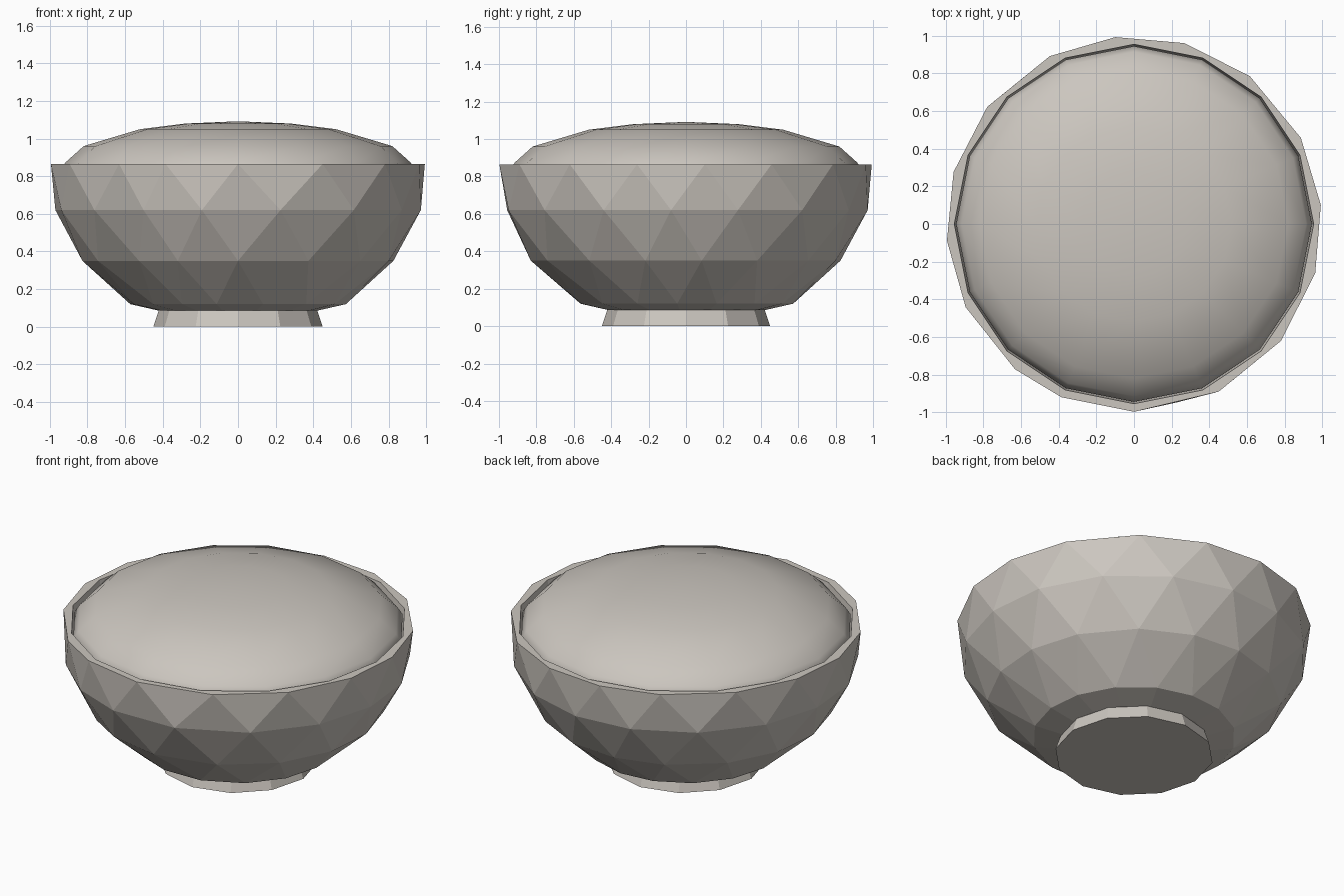
import bpy, bmesh, math

if "Cube" in bpy.data.objects:
    bpy.data.objects.remove(bpy.data.objects["Cube"])


def material(name, rgb):
    m = bpy.data.materials.new(name)
    m.diffuse_color = (*rgb, 1)
    m.use_nodes = True
    m.node_tree.nodes["Principled BSDF"].inputs["Base Color"].default_value = m.diffuse_color
    return m


CLAY = material("warm grey clay", (0.60, 0.565, 0.52))


def regular(n, offset=0.0):
    return [math.radians((i + offset) * 360 / n) for i in range(n)]


def lathe(name, rings, stagger=(), pole=None, smooth=None):
    """Join rings of (radius, z, angles); staggered pairs become triangle bands."""
    bm = bmesh.new()
    loops = [[bm.verts.new((r * math.cos(a), r * math.sin(a), z)) for a in angles]
             for r, z, angles in rings]
    for k, (a, b) in enumerate(zip(loops, loops[1:])):
        n = len(a)
        for i in range(n):
            j = (i + 1) % n
            if k not in stagger:
                bm.faces.new((a[i], a[j], b[j], b[i]))
            elif stagger[k] > 0:      # next ring sits half a step ahead
                bm.faces.new((a[i], a[j], b[i]))
                bm.faces.new((a[j], b[j], b[i]))
            else:                     # next ring steps back again
                bm.faces.new((a[i], b[j], b[i]))
                bm.faces.new((a[i], a[j], b[j]))
    bm.faces.new(loops[0])
    if pole is None:
        bm.faces.new(loops[-1])
    else:
        top = bm.verts.new((0, 0, pole))
        last = loops[-1]
        for i in range(len(last)):
            bm.faces.new((last[i], last[(i + 1) % len(last)], top))
    bmesh.ops.recalc_face_normals(bm, faces=bm.faces)
    mesh = bpy.data.meshes.new(name)
    bm.to_mesh(mesh)
    bm.free()
    mesh.materials.append(CLAY)
    ob = bpy.data.objects.new(name, mesh)
    bpy.context.collection.objects.link(ob)
    if smooth:
        bpy.ops.object.select_all(action='DESELECT')
        ob.select_set(True)
        bpy.context.view_layer.objects.active = ob
        bpy.ops.object.shade_smooth_by_angle(angle=math.radians(smooth))
    return ob


# slightly uneven 16-sided rim, with a half-step ring for the facets
rim = [math.radians(d) for d in (5.8, 27.3, 51.9, 74.4, 95.7, 116.6, 141.4, 163.9,
                                 185.1, 206.3, 230.7, 247.3, 270, 296.8, 321.5, 344.8)]
half = [(a + (rim[i + 1] if i < 15 else rim[0] + 2 * math.pi)) / 2
        for i, a in enumerate(rim)]
even = regular(16)

# bowl: outside from the base up, over the rim, down the inside
lathe("bowl", [
    (0.42, 0.085, half), (0.575, 0.12, half), (0.83, 0.35, rim), (0.975, 0.62, half),
    (0.998, 0.865, rim), (0.955, 0.865, even), (0.925, 0.62, even),
    (0.78, 0.36, even), (0.50, 0.20, even)],
    stagger={1: -1, 2: 1, 3: -1})

# low flared foot
foot = regular(12)
lathe("foot", [(0.45, 0.0, foot), (0.42, 0.09, foot)])

# smooth domed filling
lathe("filling", [
    (0.90, 0.70, even), (0.945, 0.83, even), (0.915, 0.875, even), (0.82, 0.96, even),
    (0.52, 1.05, even), (0.28, 1.08, even)], pole=1.092, smooth=60)
